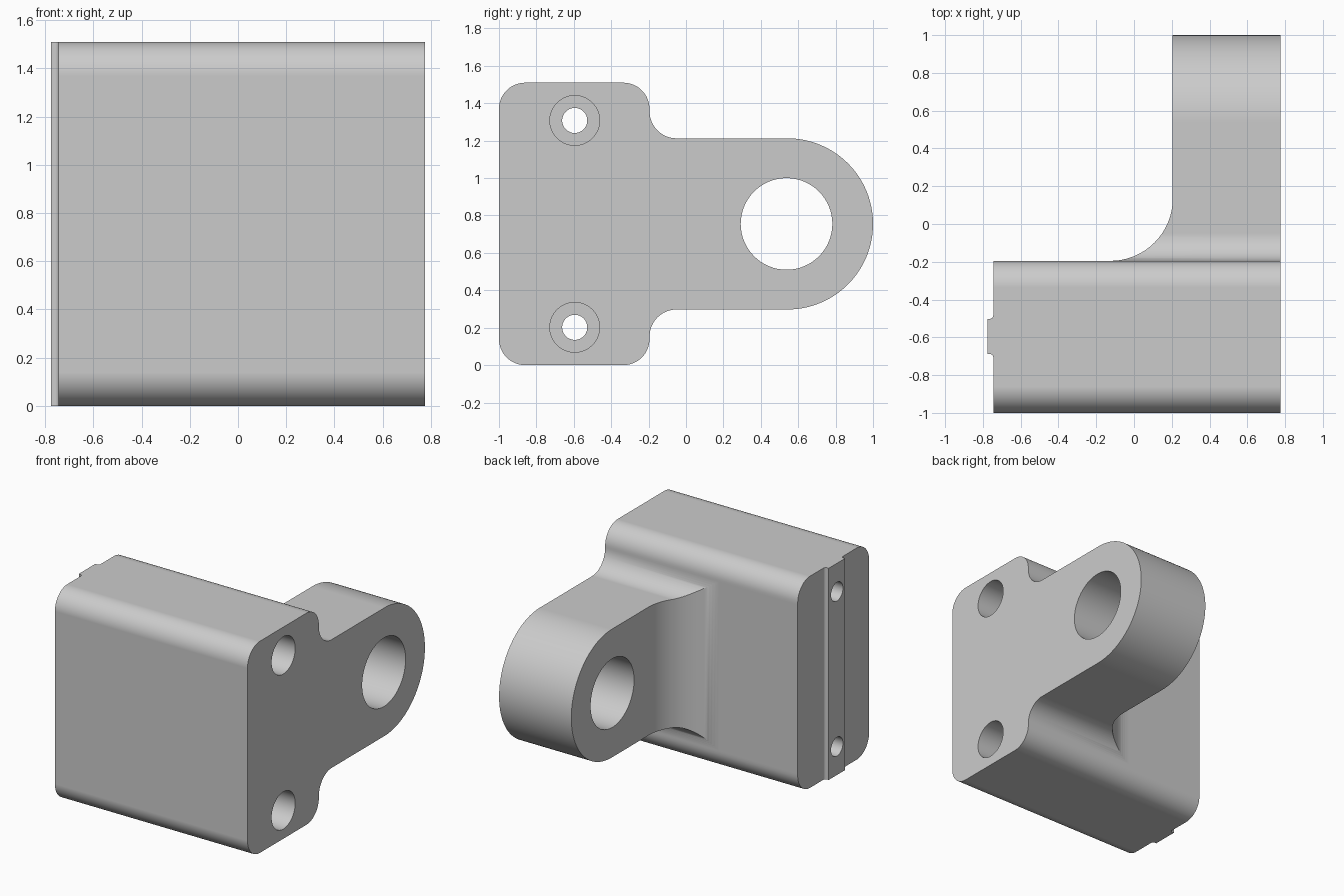
import bpy
import bmesh
from math import sin, cos, radians
from mathutils import Vector

if "Cube" in bpy.data.objects:
    bpy.data.objects.remove(bpy.data.objects["Cube"])

grey = bpy.data.materials.new("plain grey")
grey.use_nodes = True
colour = (0.6, 0.6, 0.6, 1)
grey.diffuse_color = colour
grey.node_tree.nodes["Principled BSDF"].inputs["Base Color"].default_value = colour


def arc(cx, cy, r, start, end, steps=16):
    angles = [radians(start + (end - start) * i / steps) for i in range(steps + 1)]
    return [(cx + r * cos(a), cy + r * sin(a)) for a in angles]


def prism(name, points, place, sweep):
    """Extrude a closed outline along the sweep vector."""
    bm = bmesh.new()
    face = bm.faces.new([bm.verts.new(place(u, v)) for u, v in points])
    side = bmesh.ops.extrude_face_region(bm, geom=[face])
    verts = [g for g in side["geom"] if isinstance(g, bmesh.types.BMVert)]
    bmesh.ops.translate(bm, verts=verts, vec=Vector(sweep))
    bmesh.ops.recalc_face_normals(bm, faces=bm.faces)
    mesh = bpy.data.meshes.new(name)
    bm.to_mesh(mesh)
    bm.free()
    mesh.materials.append(grey)
    obj = bpy.data.objects.new(name, mesh)
    bpy.context.collection.objects.link(obj)
    return obj


def combine(target, tool, operation):
    bpy.context.view_layer.objects.active = target
    mod = target.modifiers.new("cut", "BOOLEAN")
    mod.operation, mod.solver, mod.object = operation, "EXACT", tool
    bpy.ops.object.modifier_apply(modifier=mod.name)
    bpy.data.objects.remove(tool)


# Main dimensions
mid, top = 0.755, 1.51
left, right, block_left, lug_left = -0.775, 0.775, -0.745, 0.205
wall = -0.195
lug_y, lug_r = 0.5425, 0.4575
corner, neck, web = 0.14, 0.145, 0.33

# Side outline: upper half, heights measured from the middle, then mirrored
half = arc(lug_y, 0, lug_r, 0, 90, 32)
half += arc(wall + neck, lug_r + neck, neck, 270, 180)
half += arc(wall - corner, mid - corner, corner, 0, 90)
half += arc(-1 + corner, mid - corner, corner, 90, 180)
outline = half + [(y, -z) for y, z in reversed(half[1:])]
bracket = prism("bracket", outline, lambda y, z: (left - 0.1, y, z + mid),
                (right - left + 0.1, 0, 0))

# Plan outline: block, key rail on the left and web fillet into the lug
rail_y, rail_half, root = -0.595, 0.093, 0.018
plan = [(right + 0.1, 1.1), (lug_left, 1.1)]
plan += arc(lug_left - web, wall + web, web, 0, -90, 24)
plan += [(block_left, wall)]
plan += arc(block_left - root, rail_y + rail_half + root, root, 0, -90, 6)
plan += [(left, rail_y + rail_half), (left, rail_y - rail_half)]
plan += arc(block_left - root, rail_y - rail_half - root, root, 90, 0, 6)
plan += [(block_left, -1.1), (right + 0.1, -1.1)]
combine(bracket, prism("plan_shape", plan, lambda x, y: (x, y, -0.1), (0, 0, top + 0.2)),
        "INTERSECT")


# Bores along x: pivot hole, and two screw holes with counterbores
def bore(y, z, r, x_start):
    tool = prism("bore", arc(y, z, r, 0, 360, 64)[:-1],
                 lambda u, v: (x_start, u, v), (right + 0.1 - x_start, 0, 0))
    combine(bracket, tool, "DIFFERENCE")


bore(lug_y - 0.005, mid, 0.245, 0)
for z in (mid - 0.553, mid + 0.553):
    bore(rail_y, z, 0.133, -0.2)
    bore(rail_y, z, 0.067, left - 0.1)

# Smooth curved surfaces, crisp edges
bpy.ops.object.select_all(action="DESELECT")
bracket.select_set(True)
bpy.context.view_layer.objects.active = bracket
bpy.ops.object.shade_smooth_by_angle(angle=radians(30))
weighted = bracket.modifiers.new("even shading", "WEIGHTED_NORMAL")
weighted.keep_sharp = True
